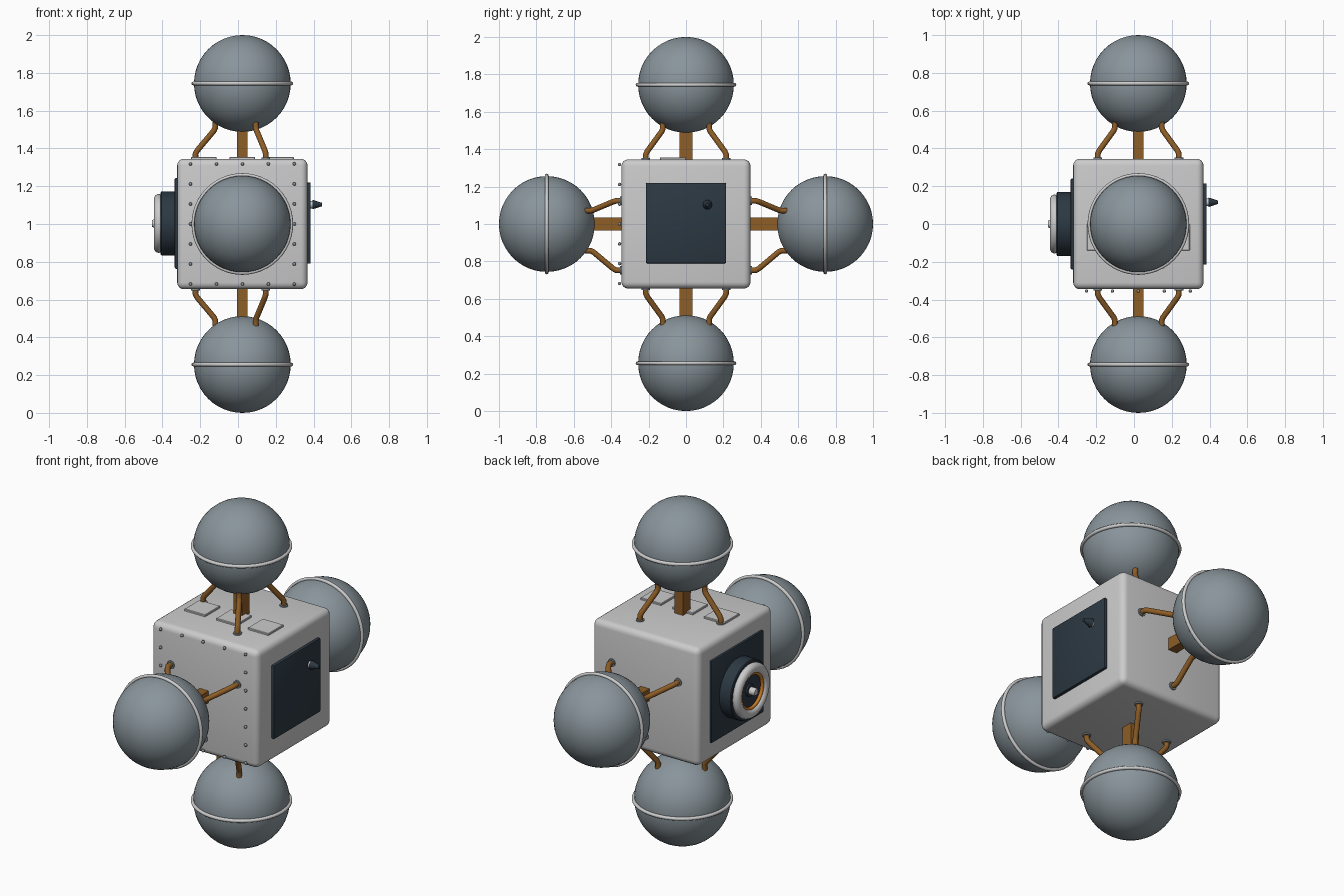
import bpy, bmesh
from math import pi, sin, cos, radians
from mathutils import Matrix, Vector

if "Cube" in bpy.data.objects:
    bpy.data.objects.remove(bpy.data.objects["Cube"])

CX, CZ, H = 0.023, 1.0, 0.345   # body centre and half size


def material(name, rgb):
    m = bpy.data.materials.new(name)
    m.diffuse_color = (*rgb, 1)
    m.use_nodes = True
    m.node_tree.nodes["Principled BSDF"].inputs["Base Color"].default_value = m.diffuse_color
    return m


LIGHT = material("light_grey", (0.53, 0.54, 0.55))
TANK = material("tank_grey", (0.25, 0.30, 0.33))
DARK = material("dark_slate", (0.025, 0.04, 0.055))
BRONZE = material("bronze", (0.27, 0.11, 0.02))
WHITE = material("white", (0.75, 0.77, 0.78))
ORANGE = material("orange", (0.6, 0.2, 0.02))


def finish(name, bm, mat, matrix=Matrix(), smooth=True):
    bmesh.ops.recalc_face_normals(bm, faces=bm.faces)
    me = bpy.data.meshes.new(name)
    bm.to_mesh(me)
    bm.free()
    me.transform(matrix)
    if matrix.determinant() < 0:
        me.flip_normals()
    me.materials.append(mat)
    ob = bpy.data.objects.new(name, me)
    bpy.context.collection.objects.link(ob)
    if smooth:
        bpy.ops.object.select_all(action='DESELECT')
        ob.select_set(True)
        bpy.context.view_layer.objects.active = ob
        bpy.ops.object.shade_smooth_by_angle(angle=radians(35))
    return ob


def box(name, size, loc, mat, bevel=0, segs=2, matrix=Matrix()):
    bm = bmesh.new()
    bmesh.ops.create_cube(bm, size=1, matrix=Matrix.Translation(loc) @ Matrix.Diagonal((*size, 1)))
    if bevel:
        bmesh.ops.bevel(bm, geom=bm.edges[:], offset=bevel, segments=segs, profile=0.5, affect='EDGES')
    return finish(name, bm, mat, matrix)


def lathe(name, profile, mat, matrix, segs=48, closed=False):
    """Turn (radius, height) points around local z."""
    bm = bmesh.new()
    pts = list(profile) + ([profile[0]] if closed else [])
    vs = [bm.verts.new((r, 0, z)) for r, z in pts]
    es = [bm.edges.new(p) for p in zip(vs, vs[1:])]
    bmesh.ops.spin(bm, geom=vs + es, cent=(0, 0, 0), axis=(0, 0, 1), angle=2 * pi, steps=segs)
    bmesh.ops.remove_doubles(bm, verts=bm.verts, dist=1e-5)
    return finish(name, bm, mat, matrix)


def circle_profile(R, r, z=0, n=12, sz=1):
    return [(R + r * cos(2 * pi * i / n), z + sz * r * sin(2 * pi * i / n)) for i in range(n)]


def tube(name, pts, radius, mat, matrix, n=12):
    """Sweep a round section along points in a plane through the local z axis."""
    bm = bmesh.new()
    pts = [Vector(p) for p in pts]
    side = Vector((0, 0, 1)).cross(pts[0]).normalized()
    rings = []
    for i, p in enumerate(pts):
        d0 = (p - pts[max(i - 1, 0)]).normalized()
        d1 = (pts[min(i + 1, len(pts) - 1)] - p).normalized()
        t = (d0 + d1).normalized()
        up = t.cross(side)
        rings.append([bm.verts.new(p + radius * (side * cos(2 * pi * k / n) + up * sin(2 * pi * k / n)))
                      for k in range(n)])
    for a, b in zip(rings, rings[1:]):
        for k in range(n):
            bm.faces.new((a[k], a[(k + 1) % n], b[(k + 1) % n], b[k]))
    bm.faces.new(rings[0])
    bm.faces.new(rings[-1])
    return finish(name, bm, mat, matrix)


# Main body
box("body", (2 * H,) * 3, (CX, 0, CZ), LIGHT, 0.035, 4)

# Four tanks: local z points outward, local y points along the lone strut
ARMS = {"top": ((0, 0, 1), (-1, 0, 0), (0.07, 0.056)),
        "bottom": ((0, 0, -1), (-1, 0, 0), (0.07, 0.056)),
        "front": ((0, -1, 0), (0, 0, -1), (0.056, 0.07)),
        "back": ((0, 1, 0), (0, 0, -1), (0.056, 0.07))}
for arm, (axis, lone, bar) in ARMS.items():
    z, y = Vector(axis), Vector(lone)
    m = Matrix.Translation((CX, 0, CZ)) @ Matrix((y.cross(z), y, z)).transposed().to_4x4()
    bm = bmesh.new()
    bmesh.ops.create_uvsphere(bm, u_segments=48, v_segments=24, radius=0.256,
                              matrix=Matrix.Translation((0, 0, 0.744)))
    finish(arm + "_tank", bm, TANK, m)
    lathe(arm + "_tank_band", circle_profile(0.259, 0.01, 0.744), LIGHT, m, closed=True)
    box(arm + "_beam", (*bar, 0.19), (0, 0, 0.42), BRONZE, matrix=m)
    for i, deg in enumerate((90, 210, 330)):
        u = Vector((cos(radians(deg)), sin(radians(deg)), 0))
        path = [u * r + Vector((0, 0, h)) for r, h in
                ((0.248, 0.335), (0.248, 0.372), (0.238, 0.39), (0.150, 0.495), (0.143, 0.51), (0.143, 0.54))]
        tube(f"{arm}_strut_{i}", path, 0.015, BRONZE, m)
        lathe(f"{arm}_strut_foot_{i}", [(0, 0.34), (0.023, 0.34), (0.023, 0.352), (0, 0.352)],
              TANK, m @ Matrix.Translation(u * 0.248), 16)

# Rivets around the front face
spots = {(i * 0.1375, s * 0.318) for i in range(-2, 3) for s in (-1, 1)}
spots |= {(s * 0.275, j * 0.106) for j in range(-2, 3) for s in (-1, 1)}
bm = bmesh.new()
for x, z in sorted(spots):
    bmesh.ops.create_uvsphere(bm, u_segments=10, v_segments=6, radius=0.009,
                              matrix=Matrix.Translation((CX + x, -0.355, CZ + z)))
finish("front_rivets", bm, TANK)

# Access plates on top
for i in (-1, 0, 1):
    box(f"top_plate_{i + 2}", (0.135, 0.14, 0.014), (CX + i * 0.205, -0.07, 1.349), LIGHT, 0.003, 1)

# Right side: dark panel with small nozzle
box("right_panel", (0.03, 0.43, 0.43), (0.37, 0, 1.005), DARK, 0.006)
RX = Matrix.Rotation(pi / 2, 4, 'Y')
m = Matrix.Translation((0.385, 0.115, 1.103)) @ RX
lathe("sensor_base", [(0, -0.005), (0.02, -0.005), (0.02, 0.012), (0, 0.012)], LIGHT, m, 20)
lathe("sensor_cone", [(0, 0.01), (0.025, 0.01), (0.009, 0.06), (0, 0.06)], DARK, m, 20)

# Left side: dark panel with docking port (local z points to -x)
box("left_panel", (0.03, 0.48, 0.48), (-0.32, 0, 1.003), DARK, 0.006)
m = Matrix.Translation((-0.335, 0, 1.003)) @ Matrix.Rotation(-pi / 2, 4, 'Y')
lathe("port_drum", [(0, -0.005), (0.17, -0.005), (0.17, 0.07), (0.165, 0.074), (0, 0.074)], DARK, m)
lathe("port_collar", circle_profile(0.128, 0.028, 0.085, 16, 0.9), WHITE, m, closed=True)
lathe("port_ring", circle_profile(0.1, 0.01, 0.088), ORANGE, m, closed=True)
lathe("port_hub", [(0, 0.07), (0.035, 0.07), (0.035, 0.085), (0, 0.085)], DARK, m, 24)
lathe("port_probe", [(0, 0.08), (0.022, 0.08), (0.022, 0.112), (0.017, 0.12), (0, 0.12)], LIGHT, m, 24)
